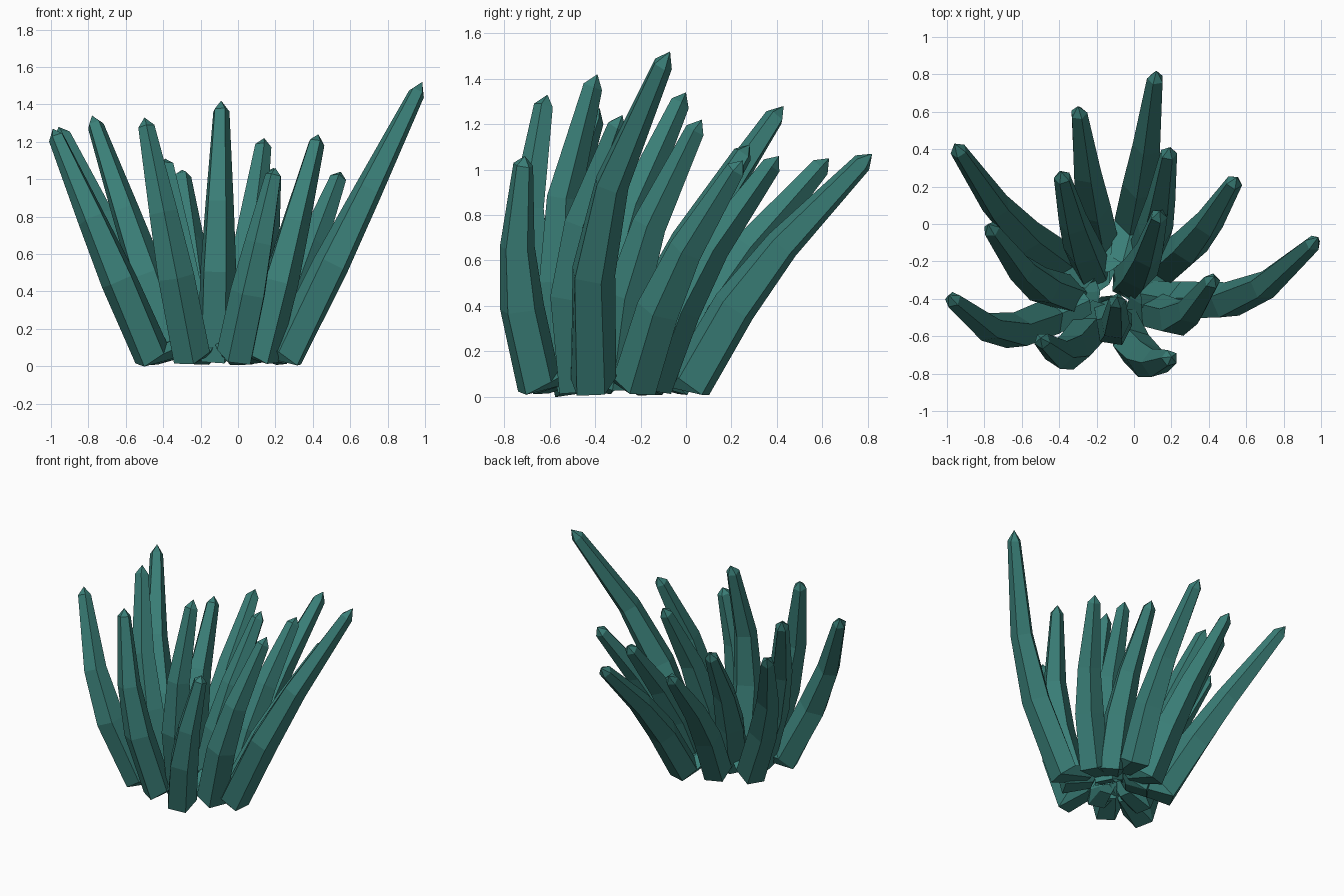
import bpy
import bmesh
from math import cos, sin, tau
from mathutils import Vector

cube = bpy.data.objects.get("Cube")
if cube:
    bpy.data.objects.remove(cube, do_unlink=True)

teal = bpy.data.materials.new("teal")
teal.use_nodes = True
colour = (0.042, 0.21, 0.185, 1)
teal.diffuse_color = colour
teal.node_tree.nodes["Principled BSDF"].inputs["Base Color"].default_value = colour

SIDES = 5
CENTRE = Vector((-0.1, -0.35, 0.17))
UP = Vector((0, 0, 1))
# Position along the arm, radius and extra outward lean of each ring
RINGS = [(0, 0.106, 0.25), (0.33, 0.102, 0), (0.6, 0.08, 0), (0.96, 0.046, 0)]


def make_arm(name, base, tip, sag):
    """Tapered five-sided arm, straight in x and bowed in y, with a pointed end."""
    base, tip = Vector((*base, 0.06)), Vector(tip)
    outward = base - CENTRE
    outward.z = 0
    outward.normalize()
    bm = bmesh.new()

    def path(t):
        return base.lerp(tip, t) + Vector((0, -4 * sag * t * (1 - t), 0))

    def add_ring(centre, axis, radius):
        axis = axis.normalized()
        out = (outward - axis * outward.dot(axis)).normalized()
        side = axis.cross(out)
        angles = [tau * (i + 0.5) / SIDES for i in range(SIDES)]
        return [bm.verts.new(centre + radius * (out * cos(a) + side * sin(a))) for a in angles]

    # Root turned in to the middle of the clump, then the arm itself
    rings = [add_ring(base.lerp(CENTRE, 0.55), outward + UP * 0.4, 0.075)]
    for t, radius, lean in RINGS:
        tangent = (path(t + 0.12) - path(t - 0.12)).normalized()
        rings.append(add_ring(path(t), tangent + outward * lean, radius))
    for low, high in zip(rings, rings[1:]):
        for i in range(SIDES):
            j = (i + 1) % SIDES
            bm.faces.new((low[i], low[j], high[j], high[i]))
    # Pointed end and flat root
    apex = bm.verts.new(tip)
    for i in range(SIDES):
        bm.faces.new((rings[-1][i], rings[-1][(i + 1) % SIDES], apex))
    bm.faces.new(rings[0][::-1])
    bmesh.ops.recalc_face_normals(bm, faces=bm.faces)
    mesh = bpy.data.meshes.new(name)
    bm.to_mesh(mesh)
    bm.free()
    mesh.materials.append(teal)
    bpy.context.collection.objects.link(bpy.data.objects.new(name, mesh))


# Root (x, y), tip (x, y, z) and bow of every arm
ARMS = {
    "arm_back_right_outer": ((-0.40, -0.19), (-0.96, 0.43, 1.28), 0.09),
    "arm_right_rear": ((-0.34, -0.38), (-0.78, 0.00, 1.34), 0.09),
    "arm_right_front": ((-0.46, -0.50), (-0.99, -0.38, 1.27), 0.13),
    "arm_back_right_inner": ((-0.22, -0.25), (-0.39, 0.28, 1.11), 0.06),
    "arm_back_right": ((-0.19, -0.08), (-0.30, 0.63, 1.05), 0.07),
    "arm_back_left": ((0.00, 0.02), (0.12, 0.82, 1.07), 0.08),
    "arm_back_left_inner": ((0.07, -0.16), (0.19, 0.41, 1.06), 0.07),
    "arm_back_left_outer": ((0.17, -0.22), (0.55, 0.25, 1.04), 0.06),
    "arm_middle": ((-0.03, -0.31), (0.14, 0.07, 1.22), 0.08),
    "arm_left_outer": ((0.26, -0.41), (0.985, -0.07, 1.52), 0.13),
    "arm_left_inner": ((0.12, -0.47), (0.43, -0.28, 1.24), 0.11),
    "arm_front_middle": ((-0.12, -0.48), (-0.09, -0.39, 1.42), 0.12),
    "arm_front_right": ((-0.25, -0.58), (-0.50, -0.61, 1.33), 0.10),
    "arm_front_left": ((-0.01, -0.65), (0.20, -0.71, 1.06), 0.06),
}
for arm, (root, end, bow) in ARMS.items():
    make_arm(arm, root, end, bow)
